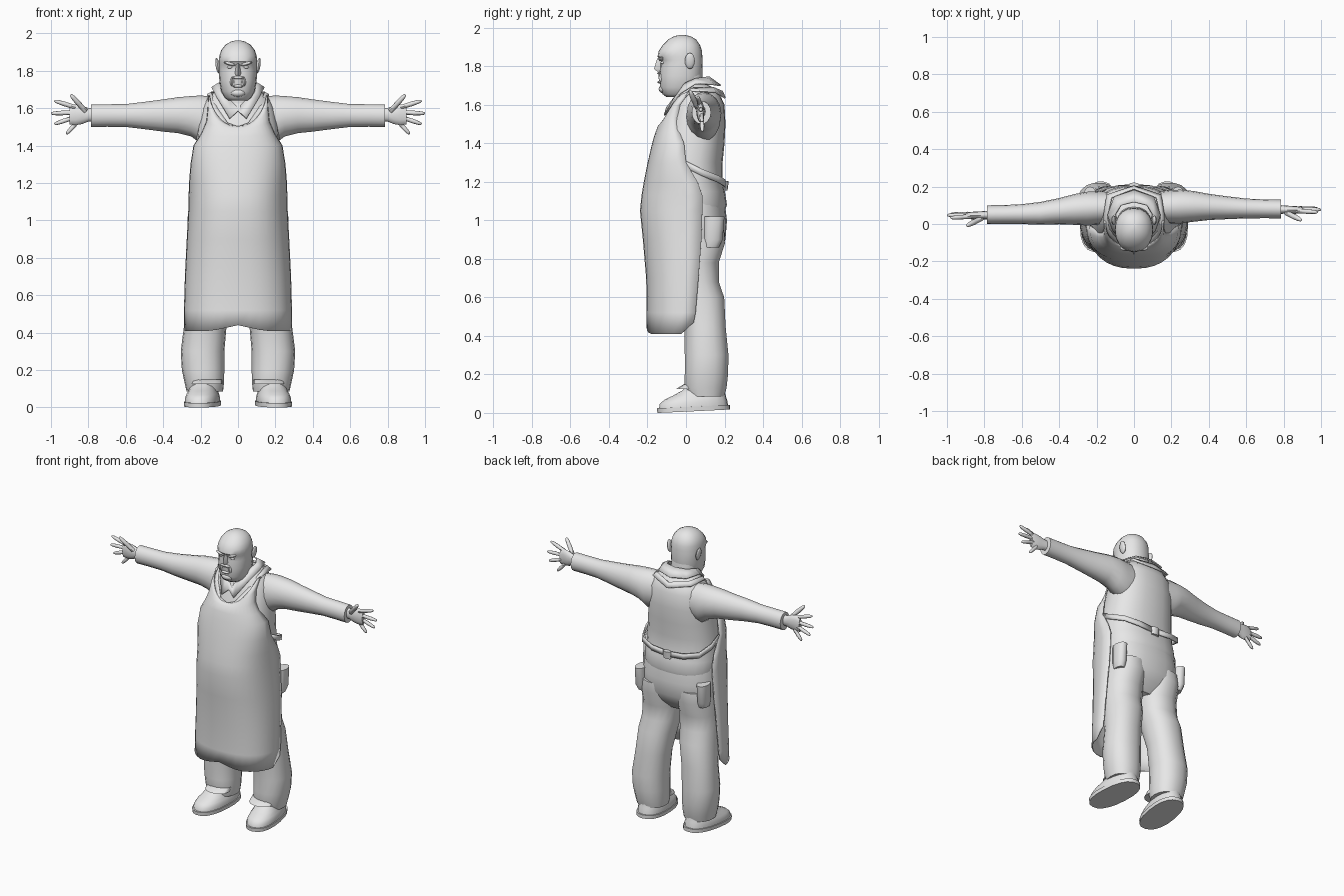
import bpy, bmesh, math
from mathutils import Vector, Matrix

grey = bpy.data.materials.new("plain grey")
grey.diffuse_color = (0.8, 0.8, 0.8, 1)


def finish(name, bm, angle=45, thick=0):
    bmesh.ops.remove_doubles(bm, verts=bm.verts, dist=1e-5)
    bmesh.ops.recalc_face_normals(bm, faces=bm.faces)
    me = bpy.data.meshes.new(name)
    bm.to_mesh(me)
    bm.free()
    ob = bpy.data.objects.new(name, me)
    bpy.context.collection.objects.link(ob)
    me.materials.append(grey)
    bpy.ops.object.select_all(action='DESELECT')
    ob.select_set(True)
    bpy.context.view_layer.objects.active = ob
    bpy.ops.object.shade_smooth_by_angle(angle=math.radians(angle))
    if thick:
        m = ob.modifiers.new("thickness", 'SOLIDIFY')
        m.thickness = thick
        m.offset = 0
    return ob


def loft(name, rows, closed=True, caps=True, angle=45, thick=0):
    """Skin a list of equally long point rows."""
    bm = bmesh.new()
    vs = [[bm.verts.new(p) for p in r] for r in rows]
    n = len(vs[0])
    for a, b in zip(vs, vs[1:]):
        for i in range(n if closed else n - 1):
            j = (i + 1) % n
            bm.faces.new((a[i], a[j], b[j], b[i]))
    if caps and closed:
        bm.faces.new(vs[0])
        bm.faces.new(vs[-1])
    return finish(name, bm, angle, thick)


def spow(v, p):
    return math.copysign(abs(v) ** p, v)


def ring(z, x0, x1, y0, y1, n=20, p=0.9):
    """Level superellipse filling the given x and y extents."""
    out = []
    for i in range(n):
        a = 2 * math.pi * i / n
        out.append(((x0 + x1) / 2 + (x1 - x0) / 2 * spow(math.cos(a), p),
                    (y0 + y1) / 2 + (y1 - y0) / 2 * spow(math.sin(a), p), z))
    return out


def body(name, rows, n=20, p=0.9, **k):
    return loft(name, [ring(z, -w, w, a, b, n, p) for z, w, a, b in rows], **k)


def tube(name, rows, n=12, **k):
    """Tube along x from (x, y, z, half depth, half height)."""
    return loft(name, [[(x, y + ry * math.cos(2 * math.pi * i / n),
                         z + rz * math.sin(2 * math.pi * i / n)) for i in range(n)]
                       for x, y, z, ry, rz in rows], **k)


def finger(name, a, b, r):
    a, b = Vector(a), Vector(b)
    d = b - a
    q = d.to_track_quat('Z', 'Y')
    rows = []
    for t, s in ((0, 1), (.45, 1), (.5, 1.06), (.85, .85), (.97, .55), (1, .2)):
        rows.append([a + d * t + q @ Vector((r * s * math.cos(k * math.pi / 4),
                                            r * s * math.sin(k * math.pi / 4), 0)) for k in range(8)])
    loft(name, rows)


def blob(name, c, r, rot=0, seg=12):
    bm = bmesh.new()
    bmesh.ops.create_uvsphere(bm, u_segments=seg, v_segments=seg // 2 + 2, radius=1)
    m = Matrix.Translation(c) @ Matrix.Rotation(rot, 4, 'Y') @ Matrix.Diagonal((*r, 1))
    bmesh.ops.transform(bm, matrix=m, verts=bm.verts)
    finish(name, bm)


# head and neck
body("head", [(1.64, .05, -.1, .0), (1.655, .07, -.122, .04), (1.69, .09, -.135, .075),
              (1.75, .1, -.138, .085), (1.8, .102, -.134, .087), (1.832, .102, -.132, .086),
              (1.85, .102, -.148, .085), (1.88, .1, -.142, .083), (1.91, .09, -.122, .073),
              (1.94, .067, -.092, .052), (1.957, .036, -.06, .022), (1.963, .01, -.03, -.01)])
body("neck", [(1.54, .09, -.07, .12), (1.64, .092, -.06, .1), (1.76, .085, -.06, .085)], n=16)

# face
loft("nose", [[(-.008, -.13, 1.84), (.008, -.13, 1.84), (0, -.15, 1.84)],
              [(-.02, -.125, 1.785), (.02, -.125, 1.785), (0, -.166, 1.787)],
              [(-.015, -.125, 1.773), (.015, -.125, 1.773), (0, -.15, 1.773)]])
blob("moustache", (0, -.136, 1.764), (.036, .014, .008))
blob("lower_lip", (0, -.135, 1.718), (.03, .014, .008))
body("teeth", [(1.728, .022, -.141, -.11), (1.754, .026, -.143, -.11)], n=12)
blob("chin", (0, -.118, 1.682), (.04, .024, .022))
for s in (-1, 1):
    blob("brow", (s * .043, -.128, 1.838), (.033, .016, .009), -s * .25)
    blob("eye", (s * .042, -.12, 1.819), (.016, .012, .008))
    blob("mouth_corner", (s * .034, -.128, 1.74), (.008, .014, .022))
    blob("ear", (s * .109, .02, 1.828), (.011, .026, .042), s * .15)

# shirt
body("shirt", [(1.03, .235, -.12, .195), (1.08, .25, -.15, .213), (1.15, .25, -.165, .202),
               (1.2, .246, -.17, .19), (1.3, .24, -.165, .19), (1.4, .225, -.14, .2),
               (1.5, .215, -.11, .205), (1.6, .195, -.075, .2), (1.655, .165, -.045, .175),
               (1.69, .12, -.02, .14), (1.71, .09, -.01, .1)], n=24, p=.85)


def loop(pts, n=5):
    """Mirror a front-to-back half path into a whole neck loop."""
    return [Vector(p) for p in pts] + [Vector((-x, y, z)) for x, y, z in pts[-2:0:-1]]


# collar and neck strap
loft("collar", [loop([(0, -.065, 1.6), (.04, -.058, 1.64), (.085, -.01, 1.71),
                      (.1, .05, 1.735), (.07, .1, 1.742), (0, .118, 1.745)]),
                loop([(0, -.1, 1.585), (.045, -.112, 1.545), (.115, -.03, 1.66),
                      (.14, .05, 1.71), (.105, .145, 1.705), (0, .18, 1.7)])],
     caps=False, thick=.008, angle=30)
loft("apron_neck_strap", [
    loop([(0, -.118, 1.5), (.055, -.108, 1.52), (.11, -.055, 1.6), (.142, .03, 1.685),
          (.12, .14, 1.69), (0, .188, 1.67)]),
    loop([(0, -.132, 1.48), (.08, -.122, 1.5), (.145, -.058, 1.59), (.165, .03, 1.672),
          (.145, .155, 1.665), (0, .203, 1.635)])], caps=False, thick=.008, angle=30)


# apron: half-wrap rows of (z, half width, front y, edge y)
def apron_row(z, w, yf, ye, dip=0, n=18):
    row = []
    for i in range(n + 1):
        a = math.pi * (i / n - .5)
        c = max(math.cos(a), 0)
        row.append((w * spow(math.sin(a), .85), ye + (yf - ye) * c ** .75,
                    z - dip * c ** 1.5))
    return row


hem = [(x, y, .47 - .06 * min(1, max(0, (.04 - y) / .06)) + .03 * max(0, 1 - abs(x) / .14))
       for x, y, z in apron_row(.41, .285, -.2, .04)]
loft("apron", [hem] + [apron_row(*r) for r in (
    (.52, .285, -.2, .05), (.7, .28, -.203, .065), (.9, .27, -.22, .08), (1.05, .262, -.235, .085),
    (1.13, .26, -.227, .085), (1.2, .258, -.215, .06), (1.3, .25, -.195, .0),
    (1.4, .234, -.172, -.01), (1.46, .195, -.157, -.035, .01), (1.53, .165, -.142, -.045, .04),
    (1.6, .158, -.125, -.03, .1), (1.67, .155, -.118, .02, .17))],
    closed=False, thick=.008)

# apron ties round the back, with knot
for s in (-1, 1):
    path = [(.25, .0, 1.29), (.248, .08, 1.25), (.215, .165, 1.215), (.12, .2, 1.195), (0, .203, 1.185)]
    loft("apron_tie", [[(s * x, y, z + h) for x, y, z in path] for h in (.018, -.018)],
         closed=False, thick=.008)
body("tie_knot", [(1.155, .03, .19, .216), (1.205, .03, .19, .222)], n=8)

# trousers
body("trouser_seat", [(.78, .19, -.09, .12), (.84, .25, -.12, .175), (.9, .263, -.13, .205),
                      (1.0, .262, -.14, .213), (1.1, .25, -.14, .2)], n=24, p=.85)
leg = [(.085, .08, .275, .005, .2), (.13, .075, .285, -.01, .212), (.2, .073, .3, -.008, .22),
       (.3, .073, .306, -.008, .222), (.45, .06, .287, -.01, .207), (.6, .035, .275, -.05, .2),
       (.68, .02, .268, -.07, .172), (.78, .008, .265, -.1, .172), (.88, .004, .264, -.12, .204),
       (.95, .004, .255, -.12, .2)]
for s in (-1, 1):
    loft("trouser_leg", [ring(z, *sorted((s * a, s * b)), c, d, 18) for z, a, b, c, d in leg])
    loft("trouser_hem_fold", [ring(z, *sorted((s * .085, s * .25)), c, d, 12)
                              for z, c, d in ((.125, -.05, .1), (.15, -.01, .1))])
    # side pocket
    loft("pocket", [ring(z, *sorted((s * .2, s * w)), .09, d, 12)
                    for z, w, d in ((.86, .258, .17), (.9, .27, .19), (1.02, .27, .2))])

# shoes, toes turned slightly out
for s in (-1, 1):
    def shoe(name, rows, p=.85):
        m = Matrix.Translation((s * .19, .04, 0)) @ Matrix.Rotation(s * .12, 4, 'Z')
        loft(name, [[m @ Vector((x, y, z + (.018 * (y + .19) / .38)))
                     for x, y, z in ring(zz, -w, w, a, b, 20, p)] for zz, w, a, b in rows])
    shoe("sole", [(0, .095, -.19, .19), (.024, .096, -.192, .19)])
    shoe("shoe_upper", [(.02, .09, -.182, .18), (.045, .09, -.178, .176), (.065, .083, -.155, .17),
                        (.085, .074, -.11, .165), (.11, .066, -.06, .16), (.14, .06, -.03, .15)])

# arms and hands
for s in (-1, 1):
    off = .015 * s                      # one arm sits a little further back
    rows = [(.1, .085, 1.545, .085, .115), (.2, .088, 1.54, .09, .128), (.25, .088, 1.557, .09, .108),
            (.32, .086, 1.563, .082, .096), (.4, .08, 1.561, .07, .086), (.5, .072, 1.561, .061, .073),
            (.6, .068, 1.561, .053, .061), (.7, .066, 1.561, .05, .06), (.785, .065, 1.56, .05, .06)]
    P = lambda x, y, z: (s * x, y + off * min(1, max(0, (x - .1) / .4)), z)
    tube("sleeve", [(*P(x, y, z), a, b) for x, y, z, a, b in rows], n=16)
    tube("hand", [(*P(x, y, z), a, b) for x, y, z, a, b in (
        (.76, .063, 1.565, .026, .034), (.8, .062, 1.565, .022, .036), (.835, .06, 1.565, .022, .05),
        (.87, .06, 1.565, .02, .056), (.9, .06, 1.56, .014, .046))])
    for name, a, b, r in (("thumb", (.815, .045, 1.585), (.895, .005, 1.672), .014),
                          ("index_finger", (.87, .055, 1.605), (.982, .048, 1.64), .012),
                          ("middle_finger", (.88, .062, 1.577), (1.0, .062, 1.572), .012),
                          ("ring_finger", (.88, .066, 1.55), (.982, .068, 1.515), .0115),
                          ("little_finger", (.86, .068, 1.525), (.918, .07, 1.462), .011)):
        finger(name, P(*a), P(*b), r)
